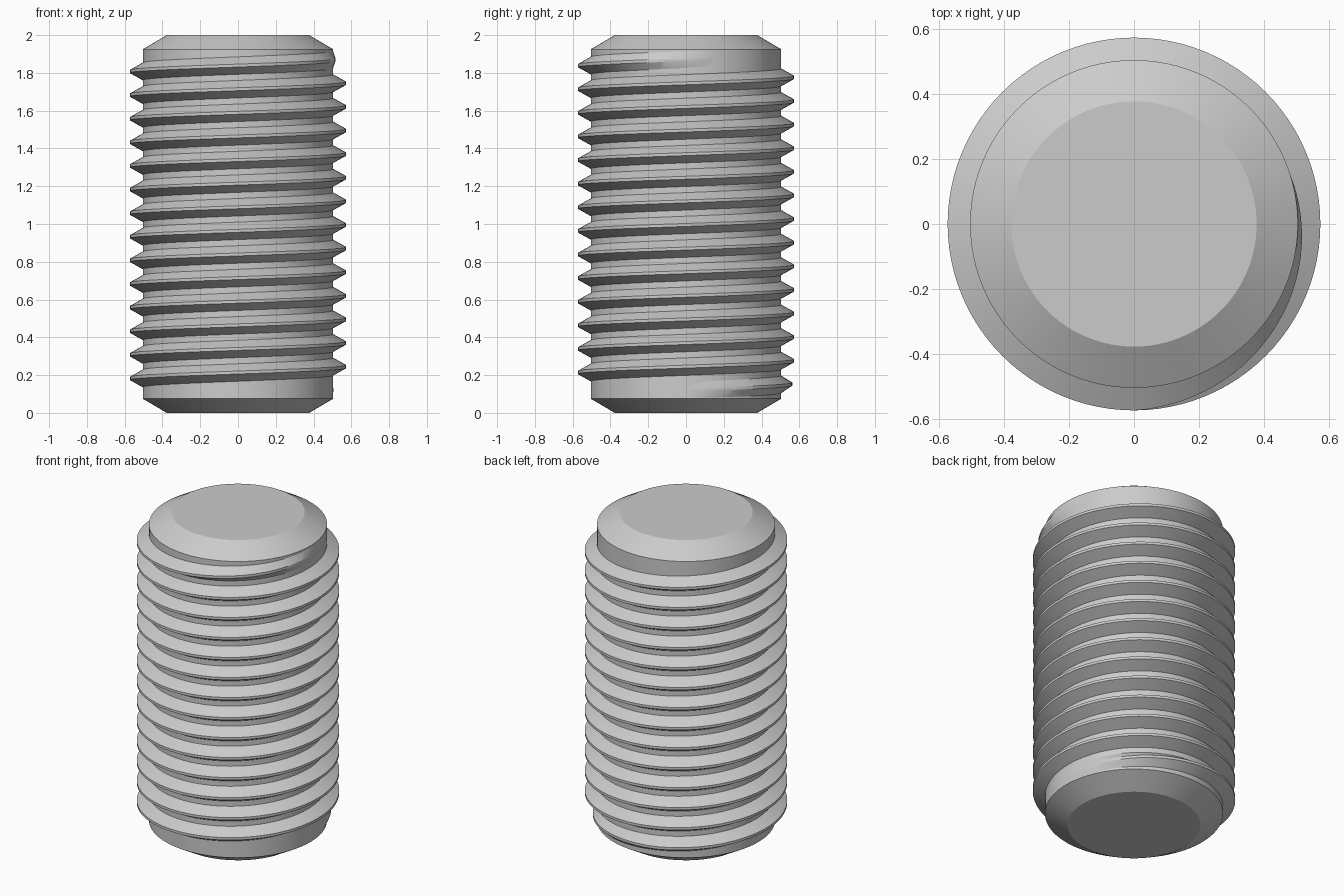
import bpy, bmesh
from math import pi, cos, sin, radians

cube = bpy.data.objects.get("Cube")
if cube:
    bpy.data.objects.remove(cube, do_unlink=True)

SEGMENTS = 96          # steps per turn, shared by shaft and thread
PITCH = 0.125
ROOT, CREST = 0.504, 0.573
HEIGHT = 2.0

steel = bpy.data.materials.new("plain_grey_steel")
steel.use_nodes = True
colour = (0.6, 0.6, 0.6, 1)
steel.diffuse_color = colour
steel.node_tree.nodes["Principled BSDF"].inputs["Base Color"].default_value = colour


def finish(name, bm):
    mesh = bpy.data.meshes.new(name)
    bm.to_mesh(mesh)
    bm.free()
    mesh.materials.append(steel)
    obj = bpy.data.objects.new(name, mesh)
    bpy.context.collection.objects.link(obj)
    bpy.ops.object.select_all(action="DESELECT")
    obj.select_set(True)
    bpy.context.view_layer.objects.active = obj
    bpy.ops.object.shade_smooth_by_angle(angle=radians(25))
    return obj


def ring(bm, radius, z):
    return [bm.verts.new((radius * cos(2 * pi * i / SEGMENTS),
                          radius * sin(2 * pi * i / SEGMENTS), z))
            for i in range(SEGMENTS)]


# Shaft: cylinder with a steep chamfer at each end
bm = bmesh.new()
chamfer, end_radius = 0.075, 0.377
rings = [ring(bm, r, z) for r, z in ((end_radius, 0), (ROOT, chamfer),
                                     (ROOT, HEIGHT - chamfer), (end_radius, HEIGHT))]
for low, high in zip(rings, rings[1:]):
    for i in range(SEGMENTS):
        j = (i + 1) % SEGMENTS
        bm.faces.new((low[i], low[j], high[j], high[i]))
bm.faces.new(rings[0][::-1])
bm.faces.new(rings[-1])
finish("shaft", bm)

# Thread: right-handed helix whose height fades out at both ends
bm = bmesh.new()
start_z, runout = 0.12, 0.3
base_half, crest_half = PITCH * 3 / 8, PITCH / 16
inner = ROOT - 0.001
steps = 14 * SEGMENTS + 5
sections = []
for s in range(steps + 1):
    turn = s / SEGMENTS
    fade = min(1, turn / runout, (steps - s) / SEGMENTS / runout)
    tip = inner + (CREST - inner) * fade
    z = start_z + PITCH * turn
    a = 2 * pi * turn
    profile = ((inner, -base_half), (tip, -crest_half),
               (tip, crest_half), (inner, base_half))
    sections.append([bm.verts.new((r * cos(a), r * sin(a), z + dz))
                     for r, dz in profile])
for a, b in zip(sections, sections[1:]):
    for k in range(3):
        bm.faces.new((a[k], b[k], b[k + 1], a[k + 1]))
finish("screw_thread", bm)
